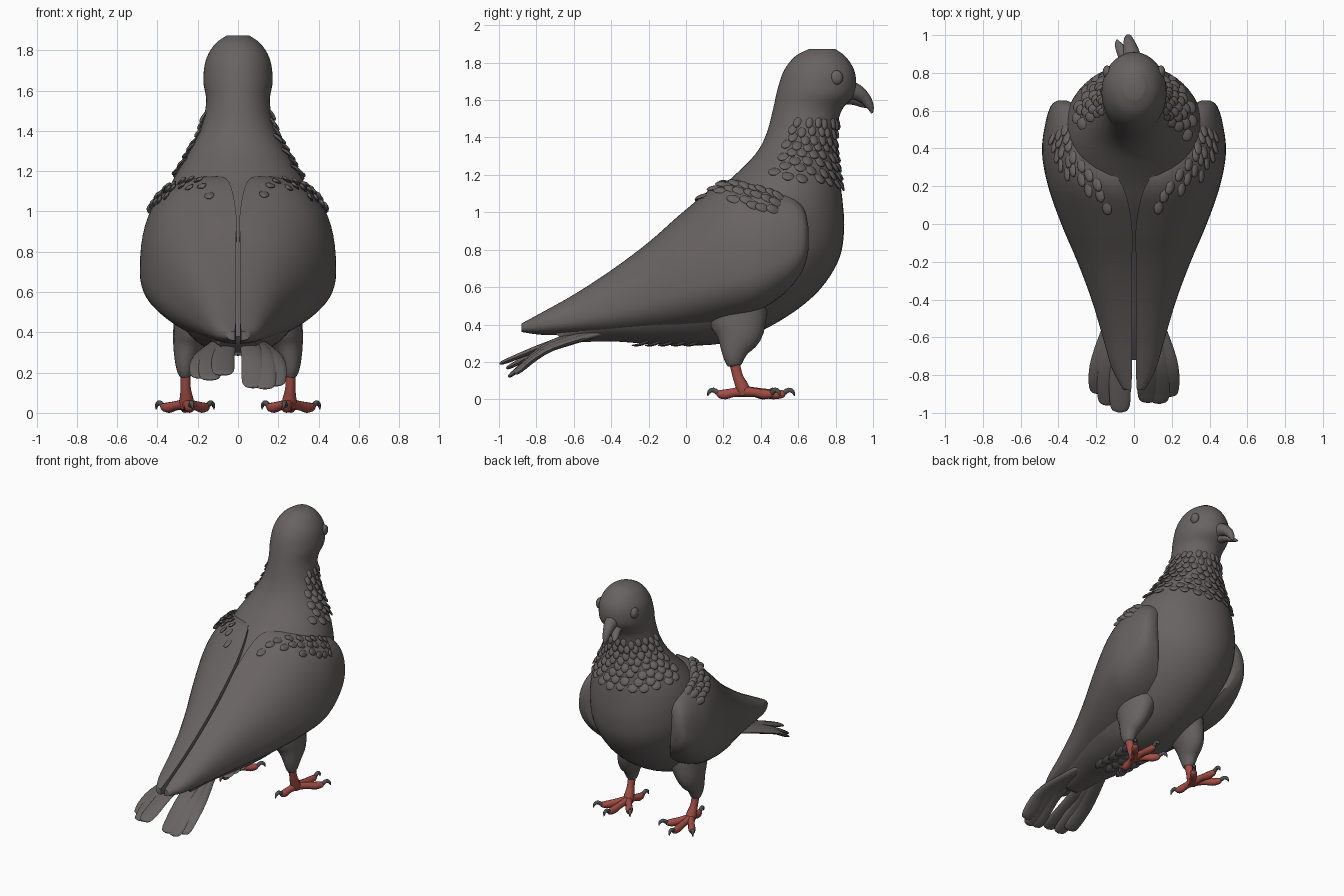
import bpy, bmesh, math, random
from mathutils import Vector

if "Cube" in bpy.data.objects:
    bpy.data.objects.remove(bpy.data.objects["Cube"])
random.seed(4)


def material(name, rgb):
    m = bpy.data.materials.new(name)
    m.diffuse_color = (*rgb, 1)
    m.use_nodes = True
    m.node_tree.nodes["Principled BSDF"].inputs["Base Color"].default_value = m.diffuse_color
    return m


GREY = material("plumage grey", (0.14, 0.125, 0.123))
RED = material("leg red", (0.36, 0.075, 0.06))
DARK = material("claw grey", (0.085, 0.08, 0.08))


def spline(pts, t):
    """Catmull-Rom through equal-length tuples, t from 0 to len-1."""
    n = len(pts) - 1
    i = max(0, min(int(t), n - 1))
    f = t - i
    a, b, c, d = pts[max(i - 1, 0)], pts[i], pts[i + 1], pts[min(i + 2, n)]
    return [0.5 * (2 * q + (r - p) * f + (2 * p - 5 * q + 4 * r - s) * f * f
                   + (3 * q - p - 3 * r + s) * f ** 3) for p, q, r, s in zip(a, b, c, d)]


def loft(bm, rings):
    vs = [[bm.verts.new(p) for p in r] for r in rings]
    n = len(vs[0])
    for a, b in zip(vs, vs[1:]):
        for k in range(n):
            bm.faces.new((a[k], a[(k + 1) % n], b[(k + 1) % n], b[k]))
    bm.faces.new(vs[0])
    bm.faces.new(vs[-1])


def tube(bm, pts, up, steps=4, sides=12):
    """Sweep an ellipse along points given as (x, y, z, half width, half thickness)."""
    rings = []
    n = (len(pts) - 1) * steps
    for i in range(n + 1):
        t = i / steps
        x, y, z, w, h = spline(pts, t)
        w, h = max(w, 0.001), max(h, 0.001)
        d = Vector(spline(pts, min(t + .05, len(pts) - 1))[:3]) - Vector(spline(pts, max(t - .05, 0))[:3])
        side = d.cross(Vector(up)).normalized()
        nrm = side.cross(d).normalized()
        rings.append([Vector((x, y, z)) + side * w * math.cos(a) + nrm * h * math.sin(a)
                      for a in (2 * math.pi * k / sides for k in range(sides))])
    loft(bm, rings)


def finish(bm, name, mat, angle=60):
    bmesh.ops.recalc_face_normals(bm, faces=bm.faces)
    me = bpy.data.meshes.new(name)
    bm.to_mesh(me)
    bm.free()
    me.materials.append(mat)
    for p in me.polygons:
        p.use_smooth = True
    me.set_sharp_from_angle(angle=math.radians(angle))
    ob = bpy.data.objects.new(name, me)
    bpy.context.collection.objects.link(ob)
    return ob


# Body rings from crown to rump: back y, back z, front y, front z, half width
BODY = [(.66, 1.874, .80, 1.872, .055), (.585, 1.835, .86, 1.825, .115), (.525, 1.76, .905, 1.74, .16),
        (.49, 1.66, .90, 1.63, .172), (.465, 1.55, .83, 1.54, .158), (.43, 1.42, .80, 1.40, .185),
        (.37, 1.31, .81, 1.25, .25), (.24, 1.18, .835, 1.08, .335), (.11, 1.07, .845, .90, .375),
        (-.02, .95, .81, .73, .385), (-.15, .83, .68, .55, .36), (-.30, .71, .45, .39, .32),
        (-.42, .62, .20, .30, .27), (-.52, .55, -.10, .29, .21), (-.62, .47, -.40, .31, .15),
        (-.72, .38, -.65, .30, .09)]


def body_pt(t, a):
    by, bz, fy, fz, w = spline(BODY, t)
    c = math.cos(a)
    return Vector((w * math.sin(a), (by + fy) / 2 + (fy - by) / 2 * c, (bz + fz) / 2 + (fz - bz) / 2 * c))


bm = bmesh.new()
loft(bm, [[body_pt(i / 5, 2 * math.pi * k / 48) for k in range(48)] for i in range(5 * len(BODY) - 4)])
finish(bm, "body", GREY)

# Folded wing sections, front to tip: y, inner x, outer x, top z, widest z, bottom z
WING = [(.655, .36, .40, .92, .86, .80), (.625, .31, .44, 1.03, .82, .69), (.53, .25, .47, 1.115, .76, .57),
        (.38, .19, .487, 1.16, .70, .47), (.20, .06, .455, 1.165, .66, .40), (0, .012, .385, 1.015, .60, .36),
        (-.20, .01, .30, .84, .54, .348), (-.40, .01, .225, .69, .48, .343), (-.60, .01, .165, .56, .43, .343),
        (-.77, .01, .115, .465, .40, .345), (-.88, .015, .055, .405, .38, .36)]


def wing_pt(t, u):
    y, xi, xo, zt, zm, zb = spline(WING, t)
    s, c = max(math.sin(u * math.pi), 0), math.cos(u * math.pi)
    z = zm + (zt - zm if c > 0 else zb - zm) * abs(c) ** .87
    return Vector((xi + (xo - xi) * s ** .87, y, z))


def scale_feather(bm, surf, t, a, outward, length, width, dt, mirror=1):
    """Small raised feather lying along a surface, pointing towards the tail."""
    p = surf(t, a)
    d = (surf(t + dt, a) - p).normalized()
    n = d.cross(surf(t, a + .02) - p).normalized()
    if n.dot(outward(p)) < 0:
        n = -n
    pts = []
    for along, lift, w, h in ((0, -.012, .6, .006), (.45, .004, 1, .009), (.85, .014, .75, .008), (1, .014, .12, .003)):
        q = p + d * length * along + n * lift
        pts.append((q.x * mirror, q.y, q.z, w * width, h))
    tube(bm, pts, (n.x * mirror, n.y, n.z), 2, 8)


# Wings and covert feathers
for s, label in ((-1, "left"), (1, "right")):
    bm = bmesh.new()
    rings = [[wing_pt(i / 5, k / 28) for k in range(29)] for i in range(5 * len(WING) - 4)]
    loft(bm, [[(p.x * s, p.y, p.z) for p in r] for r in rings])
    finish(bm, label + "_wing", GREY)
    bm = bmesh.new()
    for row, u in enumerate((.17, .22, .27)):
        for i in range(9 - row * 2):
            t = 2 + i * .3 + row * .13 + random.uniform(-.05, .05)
            scale_feather(bm, wing_pt, t, u - .012 * i + random.uniform(-.01, .01),
                          lambda p: Vector((1, 0, .6)), .075, .025, .1, s)
    finish(bm, label + "_covert_feathers", GREY)

# Neck ruff feathers
bm = bmesh.new()
for row in range(8):
    t = 4.3 + row * .3
    count = 13
    for i in range(count):
        a = (i - (count - 1) / 2 + (row % 2) * .5) * .29 + random.uniform(-.05, .05)
        scale_feather(bm, body_pt, t + random.uniform(-.06, .06), a,
                      lambda p: Vector((p.x, p.y - .6, 0)), .065, .02 + .002 * row, .1)
finish(bm, "neck_feathers", GREY)

# Undertail feathers
bm = bmesh.new()
for i in range(5):
    for x in (-.09, 0, .09):
        y = .08 - i * .07
        tube(bm, [(x, y, .31, .03, .008), (x, y - .05, .292, .035, .008), (x, y - .09, .288, .006, .003)], (0, 0, 1), 3, 8)
finish(bm, "undertail_feathers", GREY)

# Tail in two fanned bundles
TIPS = {"left": ((-.185, -.90, .175), (-.14, -.96, .165), (-.075, -.997, .19)),
        "right": ((.185, -.915, .135), (.135, -.95, .12), (.075, -.945, .125))}
for label, tips in TIPS.items():
    bm = bmesh.new()
    for k, (x, y, z) in enumerate(tips):
        lift = .012 * k
        mid = (x * .93, -.72, .275 + lift)
        near = [m + (e - m) * .85 for m, e in zip(mid, (x, y, z))]
        tube(bm, [(x * .4, -.42, .365 + lift, .04, .018), (*mid, .055, .018),
                  (*near, .053, .013), (x, y, z, .012, .004)], (0, 0, 1), 5, 14)
    finish(bm, label + "_tail_feathers", GREY)

# Beak, turned slightly to one side
bm = bmesh.new()
tube(bm, [(-.005, .84, 1.655, .065, .05), (-.015, .905, 1.645, .045, .045), (-.025, .955, 1.61, .032, .032),
          (-.03, .985, 1.565, .02, .02), (-.03, .995, 1.53, .005, .005)], (1, 0, 0), 4, 14)
finish(bm, "upper_beak", GREY)
bm = bmesh.new()
tube(bm, [(-.02, .82, 1.61, .035, .045), (-.05, .89, 1.60, .025, .035), (-.08, .945, 1.575, .015, .022),
          (-.09, .975, 1.56, .005, .005)], (1, 0, 0), 4, 12)
finish(bm, "lower_beak", GREY)

for s, label in ((-1, "left"), (1, "right")):
    # Eye: ball in a raised lid
    bm = bmesh.new()
    bmesh.ops.create_uvsphere(bm, u_segments=20, v_segments=12, radius=.034)
    for v in bm.verts:
        v.co = Vector((v.co.x * .7 + s * .142, v.co.y + .805, v.co.z * 1.15 + 1.72))
    finish(bm, label + "_eye", GREY)

    # Feathered thigh
    bm = bmesh.new()
    tube(bm, [(s * .20, .27, .50, .12, .17), (s * .24, .28, .36, .085, .135), (s * .26, .26, .26, .055, .075),
              (s * .262, .255, .19, .034, .042), (s * .262, .255, .18, .02, .025)], (0, 1, 0), 4, 20)
    finish(bm, label + "_thigh", GREY)

    # Shank and toes
    bm = bmesh.new()
    tube(bm, [(s * .262, .25, .24, .028, .03), (s * .26, .275, .13, .025, .028),
              (s * .255, .305, .06, .036, .036), (s * .255, .312, .025, .03, .03)], (0, 1, 0), 4, 14)
    claws = bmesh.new()
    hub = Vector((s * .255, .31, .045))
    for tx, ty in ((.265, .52), (.155, .44), (.37, .455), (.235, .175)):
        tip = Vector((s * tx, ty, .032))
        d = (tip - hub).normalized()
        d.z = 0
        m1, m2 = hub.lerp(tip, .4), hub.lerp(tip, .75)
        tube(bm, [(*hub, .03, .03), (m1.x, m1.y, .04, .022, .023), (m2.x, m2.y, .03, .025, .026),
                  (*tip, .018, .019), (*(tip + d * .012), .006, .006)], (0, 0, 1), 3, 12)
        c = [tip + d * .03 + Vector((0, 0, .018)), tip + d * .052 + Vector((0, 0, .008)), tip + d * .06 - Vector((0, 0, .015))]
        tube(claws, [(*tip, .014, .014), (*c[0], .013, .013), (*c[1], .01, .01), (*c[2], .002, .002)], (0, 0, 1), 3, 10)
    low = min(v.co.z for v in bm.verts)
    for v in bm.verts:
        v.co.z = v.co.z - low * max(0, 1 - v.co.z / .2)
    finish(bm, label + "_leg_and_foot", RED)
    finish(claws, label + "_claws", DARK)
